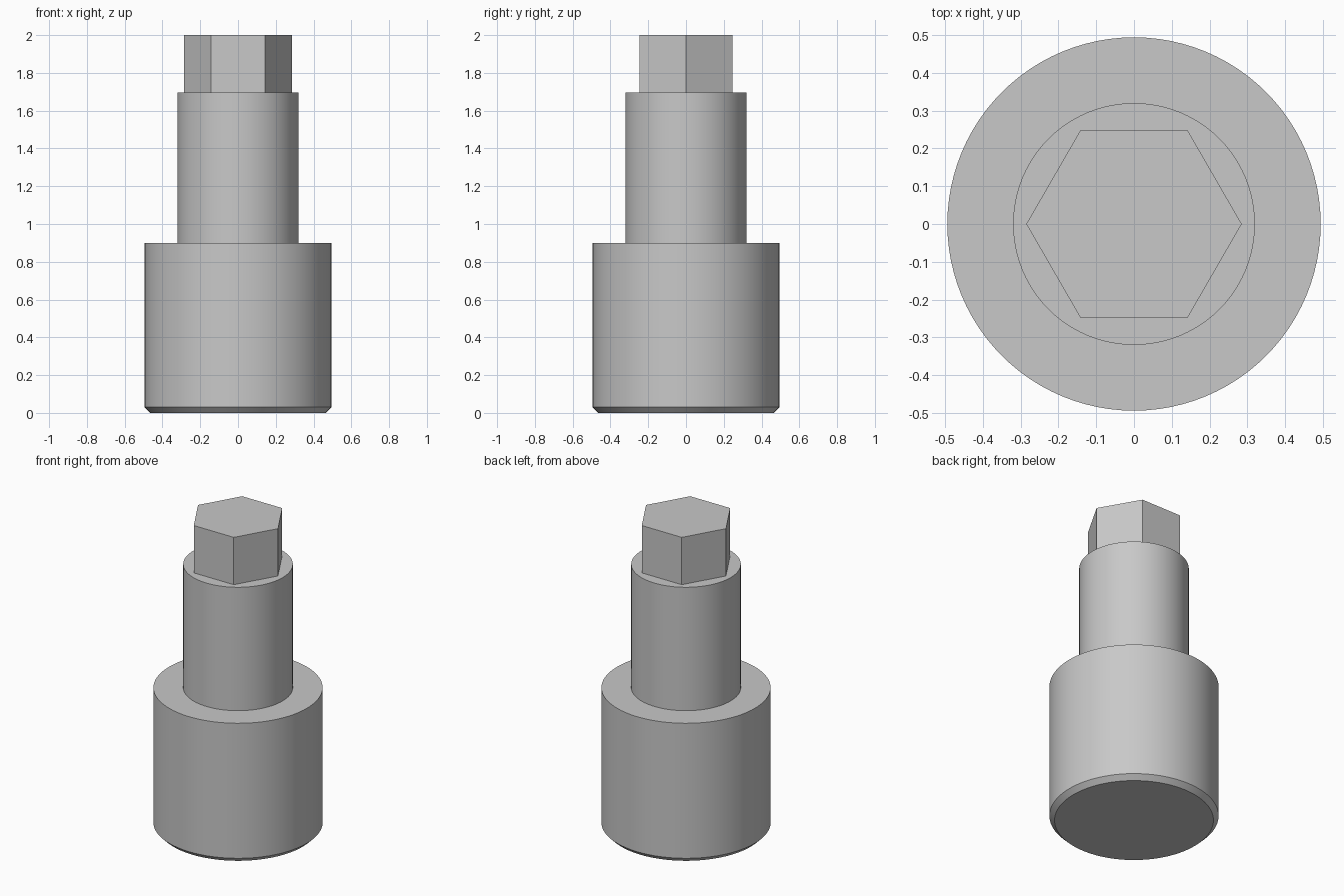
import bpy
import bmesh
from math import cos, sin, tau, radians

cube = bpy.data.objects.get("Cube")
if cube:
    bpy.data.objects.remove(cube, do_unlink=True)

GREY = (0.58, 0.58, 0.58, 1)
steel = bpy.data.materials.new("grey steel")
steel.use_nodes = True
steel.diffuse_color = GREY
steel.node_tree.nodes["Principled BSDF"].inputs["Base Color"].default_value = GREY


def turned(name, profile, sides, cap_bottom=True):
    """Closed solid of revolution from (radius, height) points, bottom to top."""
    bm = bmesh.new()
    rings = []
    for r, z in profile:
        rings.append([bm.verts.new((r * cos(tau * i / sides), r * sin(tau * i / sides), z))
                      for i in range(sides)])
    for low, high in zip(rings, rings[1:]):
        for i in range(sides):
            j = (i + 1) % sides
            bm.faces.new((low[i], low[j], high[j], high[i]))
    if cap_bottom:
        bm.faces.new(rings[0][::-1])
    bm.faces.new(rings[-1])
    mesh = bpy.data.meshes.new(name)
    bm.to_mesh(mesh)
    bm.free()
    mesh.materials.append(steel)
    obj = bpy.data.objects.new(name, mesh)
    bpy.context.collection.objects.link(obj)
    bpy.ops.object.select_all(action="DESELECT")
    obj.select_set(True)
    bpy.context.view_layer.objects.active = obj
    bpy.ops.object.shade_smooth_by_angle(angle=radians(30))
    return obj


BODY_R, SHAFT_R, HEX_R = 0.494, 0.32, 0.285
BODY_TOP, SHAFT_TOP, CHAMFER = 0.9, 1.695, 0.03

# Wide body with a chamfered foot, stepping in to the narrow shaft
turned("body_and_shaft", [
    (BODY_R - CHAMFER, 0),
    (BODY_R, CHAMFER),
    (BODY_R, BODY_TOP),
    (SHAFT_R, BODY_TOP),
    (SHAFT_R, SHAFT_TOP),
], 96)

# Hexagonal drive head, corners pointing along x
turned("hex_head", [(HEX_R, SHAFT_TOP), (HEX_R, 2)], 6, cap_bottom=False)
